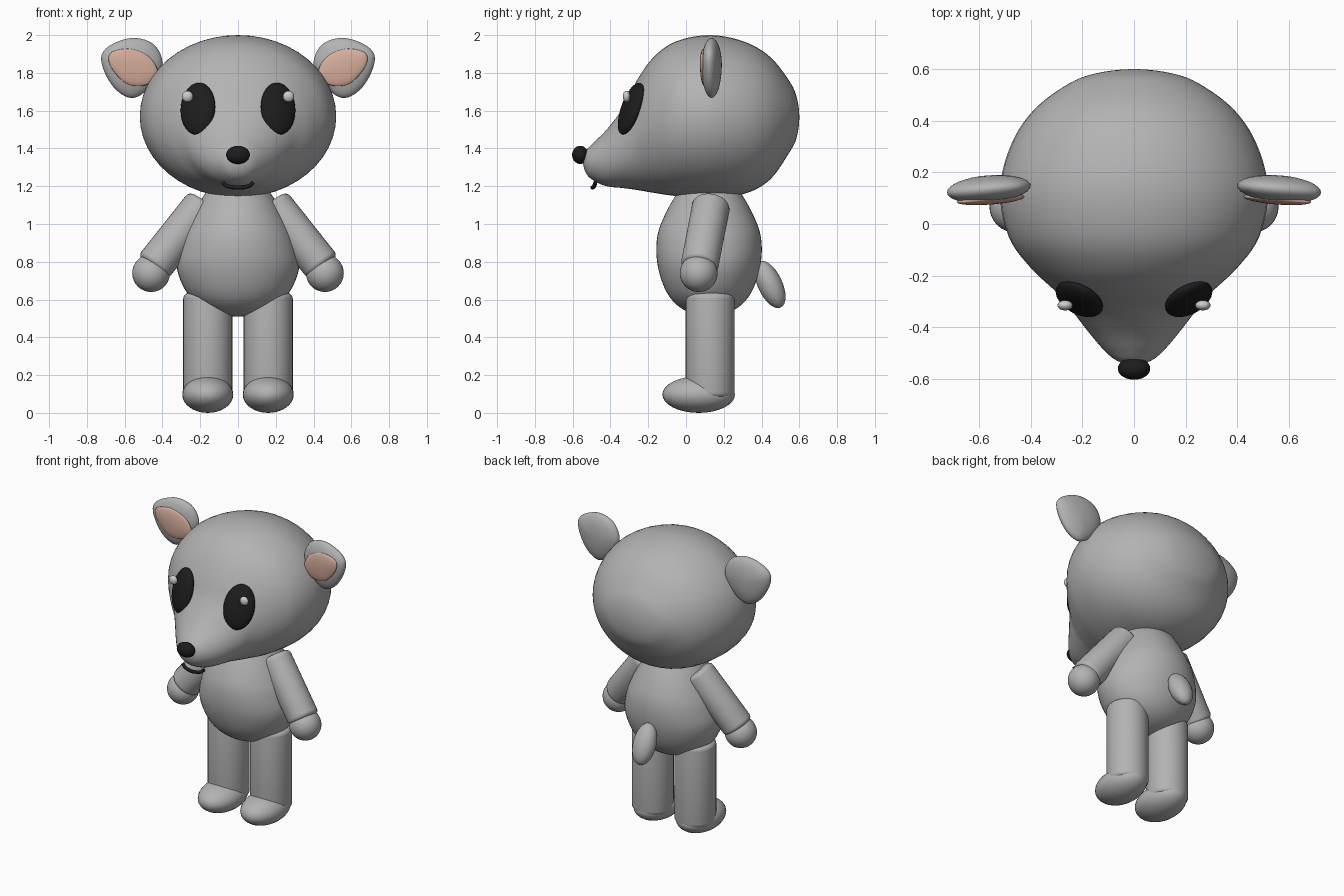
import bpy, bmesh
from math import sin, cos, pi, radians
from mathutils import Vector, Matrix

cube = bpy.data.objects.get("Cube")
if cube:
    bpy.data.objects.remove(cube, do_unlink=True)


def material(name, rgb):
    m = bpy.data.materials.new(name)
    m.use_nodes = True
    m.diffuse_color = (*rgb, 1)
    m.node_tree.nodes["Principled BSDF"].inputs["Base Color"].default_value = (*rgb, 1)
    return m


GREY = material("grey_fur", (0.45, 0.45, 0.45))
PINK = material("pink_inner_ear", (0.67, 0.42, 0.33))
BLACK = material("black", (0.012, 0.012, 0.012))
WHITE = material("pale_highlight", (0.6, 0.6, 0.6))


def finish(name, bm, mat):
    bmesh.ops.remove_doubles(bm, verts=bm.verts, dist=1e-5)
    bmesh.ops.recalc_face_normals(bm, faces=bm.faces)
    for f in bm.faces:
        f.smooth = True
    me = bpy.data.meshes.new(name)
    bm.to_mesh(me)
    bm.free()
    me.materials.append(mat)
    ob = bpy.data.objects.new(name, me)
    bpy.context.collection.objects.link(ob)
    return ob


def spline(p0, p1, p2, p3, t):
    """Smooth blend from p1 to p2."""
    return [0.5 * (2 * b + (c - a) * t + (2 * a - 5 * b + 4 * c - d) * t * t
                   + (3 * b - a - 3 * c + d) * t ** 3)
            for a, b, c, d in zip(p0, p1, p2, p3)]


def skin(name, rings, mat):
    """Join successive rings of points with quads."""
    bm = bmesh.new()
    loops = [[bm.verts.new(p) for p in ring] for ring in rings]
    n = len(loops[0])
    for r0, r1 in zip(loops, loops[1:]):
        for i in range(n):
            j = (i + 1) % n
            bm.faces.new((r0[i], r0[j], r1[j], r1[i]))
    return finish(name, bm, mat)


def loft(name, stations, place, mat, steps=5, sides=48):
    """Stations are (position, half width, half depth, centre), closed at both ends."""
    def mirrored(s):
        return (s[0], -s[1], -s[2], s[3])
    s = [mirrored(stations[1])] + stations + [mirrored(stations[-2])]
    fine = [spline(*s[i:i + 4], k / steps) for i in range(len(s) - 3) for k in range(steps)]
    fine.append(stations[-1])
    angles = [2 * pi * i / sides for i in range(sides)]
    skin(name, [[place(p, a * cos(t), c + b * sin(t)) for t in angles]
                for p, a, b, c in fine], mat)


def ellipsoid(name, centre, radii, mat, rot=Matrix.Identity(4), seg=32):
    bm = bmesh.new()
    bmesh.ops.create_uvsphere(bm, u_segments=seg, v_segments=seg // 2, radius=1)
    bm.transform(Matrix.Translation(centre) @ rot @ Matrix.Diagonal((*radii, 1)))
    return finish(name, bm, mat)


def limb(name, start, end, radius, mat, rounding=0.03):
    """Rounded cylinder between two points."""
    start, end = Vector(start), Vector(end)
    axis = end - start
    length = axis.length
    profile = [(0, 0)]
    for k in range(6):
        t = pi / 2 * k / 5
        profile.append((rounding * (1 - cos(t)), radius - rounding + rounding * sin(t)))
    profile += [(length - z, r) for z, r in reversed(profile)]
    turn = axis.to_track_quat('Z', 'Y')
    rings = [[start + turn @ Vector((r * cos(2 * pi * i / 32), r * sin(2 * pi * i / 32), z))
              for i in range(32)] for z, r in profile]
    return skin(name, rings, mat)


def pillow(name, outline, side, y, half, mat, steps=6, layers=16):
    """Lens-shaped cushion with a smooth outline in the xz plane."""
    n = len(outline)
    pts = [spline(*[outline[(i + d) % n] for d in (-1, 0, 1, 2)], k / steps)
           for i in range(n) for k in range(steps)]
    cx = sum(p[0] for p in pts) / len(pts)
    cz = sum(p[1] for p in pts) / len(pts)
    rings = []
    for k in range(layers + 1):
        t = -pi / 2 + pi * k / layers
        s = max(cos(t), 0)
        rings.append([(side * (cx + (x - cx) * s),
                       y + half * sin(t) - 0.08 * (x - cx) * s,
                       cz + (z - cz) * s) for x, z in pts])
    return skin(name, rings, mat)


# Head with snout: y, half width, top, bottom
head = [(0.6, 0, 1.565, 1.565), (0.585, 0.14, 1.675, 1.455), (0.545, 0.25, 1.76, 1.375),
        (0.445, 0.385, 1.885, 1.235), (0.31, 0.475, 1.965, 1.16), (0.13, 0.52, 2.0, 1.14),
        (-0.05, 0.485, 1.968, 1.148), (-0.17, 0.4, 1.885, 1.165), (-0.26, 0.305, 1.76, 1.18),
        (-0.33, 0.245, 1.62, 1.19), (-0.42, 0.175, 1.5, 1.2), (-0.49, 0.115, 1.43, 1.23),
        (-0.53, 0.065, 1.385, 1.27), (-0.545, 0, 1.33, 1.33)]
loft("head", [(y, w, (t - b) / 2, (t + b) / 2) for y, w, t, b in head],
     lambda p, u, v: (u, p, v), GREY)

# Pear-shaped body: z, half width, half depth
body = [(0.51, 0, 0), (0.53, 0.12, 0.1), (0.58, 0.215, 0.18), (0.66, 0.285, 0.235),
        (0.78, 0.325, 0.272), (0.9, 0.305, 0.278), (1.0, 0.265, 0.255), (1.13, 0.195, 0.19),
        (1.2, 0.13, 0.13), (1.23, 0, 0)]
loft("body", [(z, w, d, 0.122) for z, w, d in body], lambda p, u, v: (u, v, p), GREY)

# Tail, nose and mouth
ellipsoid("tail", (0, 0.445, 0.68), (0.075, 0.065, 0.135), GREY, Matrix.Rotation(radians(25), 4, 'X'))
ellipsoid("nose", (0, -0.56, 1.366), (0.063, 0.043, 0.048), BLACK)

curve = bpy.data.curves.new("mouth", 'CURVE')
curve.dimensions = '3D'
curve.bevel_depth = 0.011
curve.use_fill_caps = True
smile = [(-0.08, -0.48, 1.22), (-0.062, -0.485, 1.202), (-0.035, -0.49, 1.195), (0, -0.495, 1.193)]
smile += [(-x, y, z) for x, y, z in reversed(smile[:-1])]
line = curve.splines.new('POLY')
line.points.add(len(smile) - 1)
for pt, co in zip(line.points, smile):
    pt.co = (*co, 1)
curve.materials.append(BLACK)
bpy.context.collection.objects.link(bpy.data.objects.new("mouth", curve))

EAR = [(0.40, 1.85), (0.445, 1.95), (0.55, 1.985), (0.66, 1.955), (0.722, 1.895),
       (0.705, 1.8), (0.64, 1.705), (0.55, 1.668), (0.45, 1.74)]
INNER = [(0.435, 1.84), (0.49, 1.9), (0.58, 1.928), (0.675, 1.905), (0.675, 1.835),
         (0.595, 1.745), (0.5, 1.732), (0.43, 1.775)]

# Paired parts
for label, s in (("left", 1), ("right", -1)):
    pillow(label + "_ear", EAR, s, 0.135, 0.053, GREY)
    pillow(label + "_inner_ear", INNER, s, 0.096, 0.02, PINK)
    tilt = Matrix.Rotation(radians(24 * s), 4, 'Z') @ Matrix.Rotation(radians(-18), 4, 'X') \
        @ Matrix.Rotation(radians(8 * s), 4, 'Y')
    ellipsoid(label + "_eye", (0.212 * s, -0.29, 1.61), (0.098, 0.042, 0.145), BLACK, tilt)
    ellipsoid(label + "_eye_highlight", (0.267 * s, -0.315, 1.675), (0.03, 0.02, 0.03), WHITE, seg=16)
    limb(label + "_arm", (0.18 * s, 0.135, 1.11), (0.45 * s, 0.07, 0.77), 0.1, GREY)
    ellipsoid(label + "_hand", (0.46 * s, 0.067, 0.74), (0.1, 0.1, 0.1), GREY)
    limb(label + "_leg", (0.16 * s, 0.128, 0.08), (0.16 * s, 0.128, 0.635), 0.13, GREY)
    ellipsoid(label + "_foot", (0.16 * s, 0.067, 0.097), (0.135, 0.192, 0.097), GREY)
